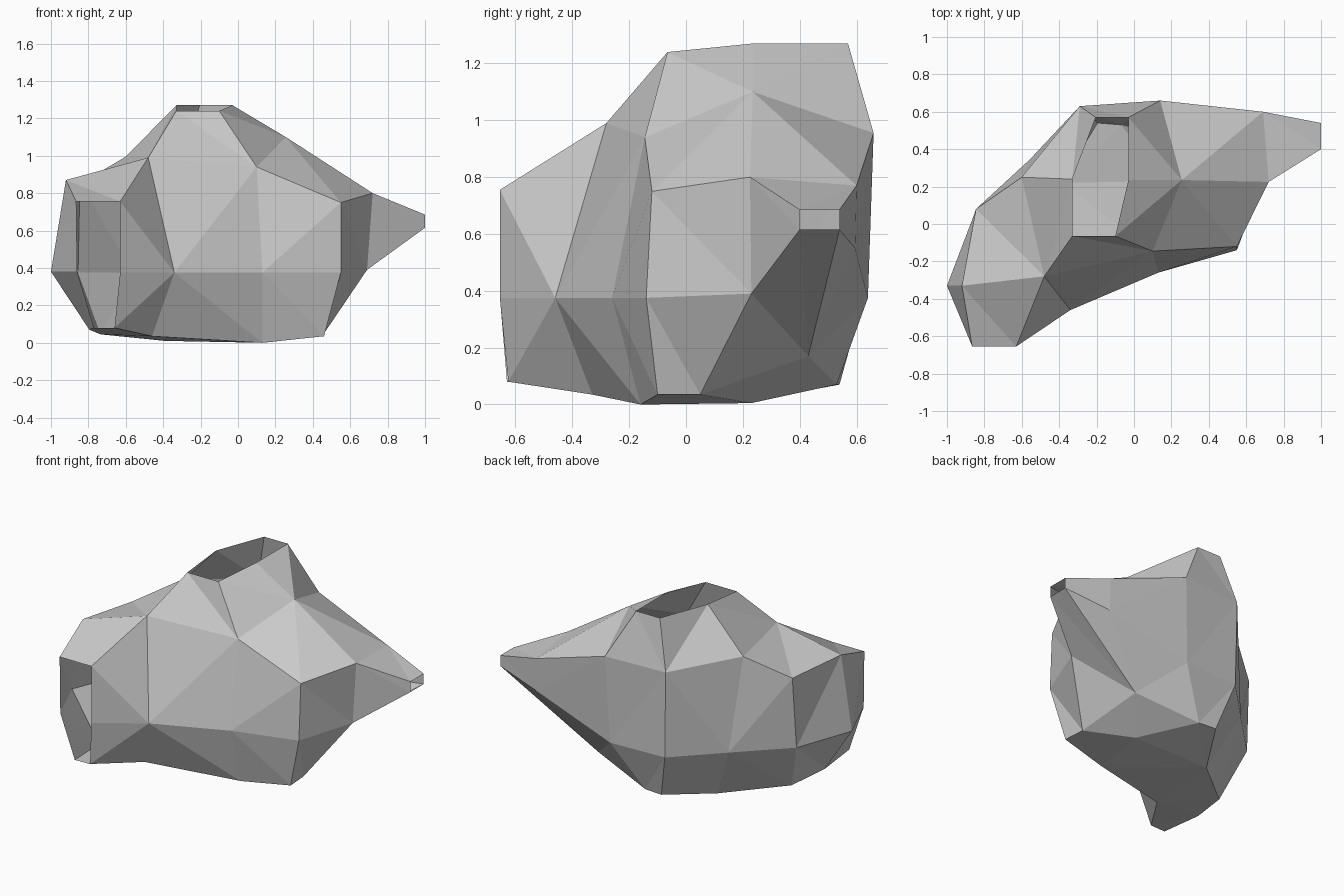
import bpy, bmesh

if "Cube" in bpy.data.objects:
    bpy.data.objects.remove(bpy.data.objects["Cube"])

# Ring profiles of the open, faceted body, listed around the plan outline
BASE = [(-.795, -.34, .07), (-.77, -.63, .08), (-.66, -.625, .08), (-.46, -.33, .035),
        (.13, -.16, 0), (.46, -.10, .035), (.45, .05, .035), (.18, .23, .005),
        (-.07, .53, .07), (-.195, .54, .07), (-.39, .22, .01), (-.735, -.07, .045)]
WAIST = [(-1, -.33, .38), (-.86, -.655, .38), (-.63, -.655, .375), (-.34, -.46, .375),
         (.13, -.26, .375), (.55, -.14, .375), (.69, .23, .39), (1, .40, .615),
         (1, .54, .615), (.69, .595, .55), (.115, .64, .375), (-.28, .625, .375),
         (-.557, .345, .375), (-.855, .05, .375)]
SHOULDER = [(-.92, -.33, .87), (-.865, -.655, .755), (-.63, -.655, .755), (-.48, -.28, .99),
            (.10, -.145, .94), (.55, -.12, .75), (.72, .225, .80), (1, .40, .685),
            (1, .54, .685), (.69, .60, .77), (.14, .66, .955), (-.29, .63, .95),
            (-.60, .25, .995), (-.845, .08, .85)]
COLLAR = [(-.33, -.065, 1.24), (-.10, -.065, 1.24), (-.03, .235, 1.27),
          (-.03, .57, 1.27), (-.205, .57, 1.27), (-.33, .24, 1.27)]
OPENINGS = (1, 7)  # wall panels left open at the two sleeve ends

bm = bmesh.new()


def ring(points):
    return [bm.verts.new(p) for p in points]


def fan(hub, rim, skip=()):
    for i in range(len(rim) - 1):
        if i not in skip:
            bm.faces.new((hub, rim[i], rim[i + 1]))


base, waist, shoulder, collar = map(ring, (BASE, WAIST, SHOULDER, COLLAR))
crest, hip = ring([(.255, .235, 1.10), (.35, .43, .17)])

# Upper wall between waist and shoulder
for i in range(14):
    j = (i + 1) % 14
    if i not in OPENINGS:
        bm.faces.new((waist[i], waist[j], shoulder[j], shoulder[i]))

# Lower wall: the waist has extra columns along the long sleeve
cols = [0, 1, 2, 3, 4, 5, 6, None, 10, 11, 12, 13]
for i in range(12):
    j = (i + 1) % 12
    if i not in (1, 6, 7):
        bm.faces.new((base[i], base[j], waist[cols[j]], waist[cols[i]]))
bm.faces.new((base[1], base[2], waist[2], waist[1])) if 1 not in OPENINGS else None
fan(hip, [waist[10], waist[9], waist[8], waist[7], waist[6], base[6], base[7], base[8], waist[10]])

# Floor
bm.faces.new(base[::-1])

# Sloping top: fans from the crest, collar and shoulder corners
A, B, C, D, E, F, G, H, I, J, K, L, M, N = shoulder
n1, n2, n3, n4, n5, n6 = collar
fan(crest, [n3, n2, E, F, G, J, K, n4, n3])
bm.faces.new((G, H, I, J))
fan(L, [K, n4, n5, n6, M])
fan(D, [n1, n6, M, N, A, C])
fan(A, [B, C])
fan(E, [n2, n1, D])

bmesh.ops.triangulate(bm, faces=bm.faces[:])
bmesh.ops.recalc_face_normals(bm, faces=bm.faces[:])
mesh = bpy.data.meshes.new("torso_shell")
bm.to_mesh(mesh)
bm.free()
bpy.context.collection.objects.link(bpy.data.objects.new("torso_shell", mesh))
